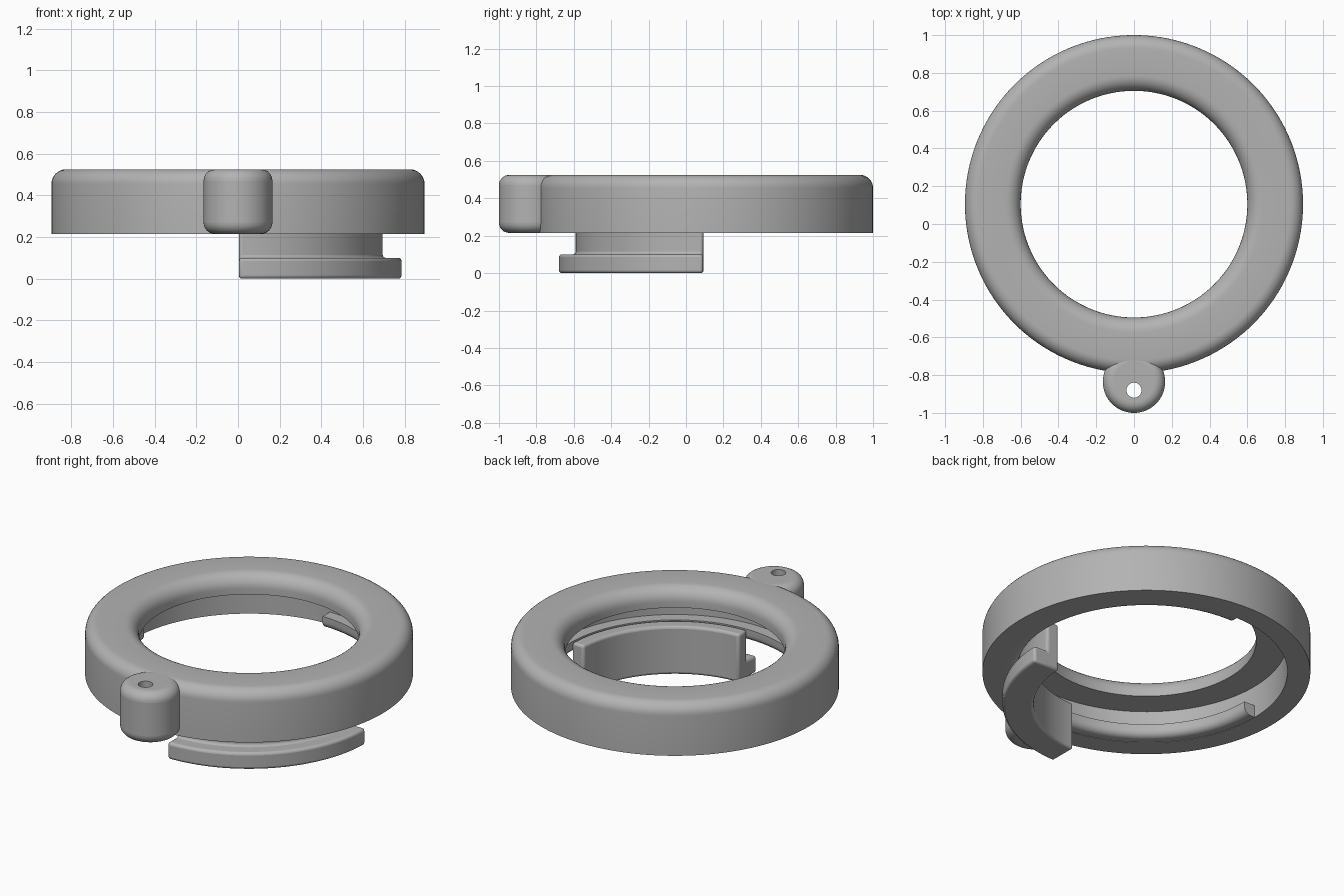
import bpy, bmesh
from math import radians, sin, cos, pi

cube = bpy.data.objects.get("Cube")
if cube:
    bpy.data.objects.remove(cube, do_unlink=True)

CY = 0.105                 # ring centre on y
BOTTOM, TOP = 0.215, 0.525

grey = bpy.data.materials.new("plain_grey")
grey.use_nodes = True
colour = (0.45, 0.45, 0.45, 1)
grey.diffuse_color = colour
grey.node_tree.nodes["Principled BSDF"].inputs["Base Color"].default_value = colour


def fillet(cx, cz, r, a0, a1, n=8):
    """Arc points in the profile plane."""
    return [(cx + r * cos(radians(a0 + (a1 - a0) * i / n)),
             cz + r * sin(radians(a0 + (a1 - a0) * i / n))) for i in range(n + 1)]


def finish(obj):
    obj.data.materials.append(grey)
    bpy.ops.object.select_all(action='DESELECT')
    bpy.context.view_layer.objects.active = obj
    obj.select_set(True)
    bpy.ops.object.shade_smooth_by_angle(angle=radians(35))


def sweep(name, profile, start=0, end=360, steps=128, centre=(0, CY), bevel=0):
    """Turn a closed (radius, z) profile about a vertical axis."""
    full = end - start == 360
    bm = bmesh.new()
    rows = []
    for i in range(steps if full else steps + 1):
        a = radians(start + (end - start) * i / steps)
        rows.append([bm.verts.new((centre[0] + r * cos(a), centre[1] + r * sin(a), z))
                     for r, z in profile])
    n = len(profile)
    for i in range(steps):
        a, b = rows[i], rows[(i + 1) % len(rows)]
        for j in range(n):
            k = (j + 1) % n
            bm.faces.new((a[j], b[j], b[k], a[k]))
    if not full:
        bm.faces.new(rows[0])
        bm.faces.new(rows[-1][::-1])
    bmesh.ops.recalc_face_normals(bm, faces=bm.faces)
    mesh = bpy.data.meshes.new(name)
    bm.to_mesh(mesh)
    bm.free()
    obj = bpy.data.objects.new(name, mesh)
    bpy.context.collection.objects.link(obj)
    if bevel:
        mod = obj.modifiers.new("soft_edges", 'BEVEL')
        mod.width, mod.segments = bevel, 3
        mod.limit_method, mod.angle_limit = 'ANGLE', radians(50)
    finish(obj)
    return obj


# Main ring, hollow underneath, with a rounded inner lip
ring = [(0.77, BOTTOM), (0.895, BOTTOM)]
ring += fillet(0.825, TOP - 0.07, 0.07, 0, 90)
ring += fillet(0.68, TOP - 0.08, 0.08, 90, 180)
ring += [(0.60, 0.41), (0.77, 0.41)]
sweep("ring", ring, steps=160)

# Locking flange round three quarters of the hollow
flange = [(0.78, BOTTOM + 0.002), (0.78, 0.29), (0.70, 0.29)]
flange += fillet(0.74, BOTTOM + 0.042, 0.04, 180, 270, 5)
sweep("flange", flange, -180, 90)

# Hanging hook with an outward foot
hook = [(0.615, 0), (0.785, 0), (0.785, 0.10), (0.695, 0.10), (0.695, 0.29), (0.615, 0.29)]
sweep("hook", hook, -89.6, -1, steps=64, bevel=0.02)

# Pierced lug at the front
R, E, LY = 0.165, 0.055, -0.835
bpy.ops.mesh.primitive_cylinder_add(vertices=64, radius=R, depth=TOP - BOTTOM,
                                    location=(0, LY, (TOP + BOTTOM) / 2))
lug = bpy.context.object
lug.name = "lug"
mod = lug.modifiers.new("round_rims", 'BEVEL')
mod.width, mod.segments = E, 8
mod.limit_method, mod.angle_limit = 'ANGLE', radians(50)

bpy.ops.mesh.primitive_cylinder_add(vertices=32, radius=0.04, depth=1, location=(0, -0.88, 0.37))
cutter = bpy.context.object
cutter.name = "lug_hole_cutter"
cutter.hide_render = True
cutter.hide_set(True)
cut = lug.modifiers.new("hole", 'BOOLEAN')
cut.object, cut.operation, cut.solver = cutter, 'DIFFERENCE', 'EXACT'
finish(lug)
